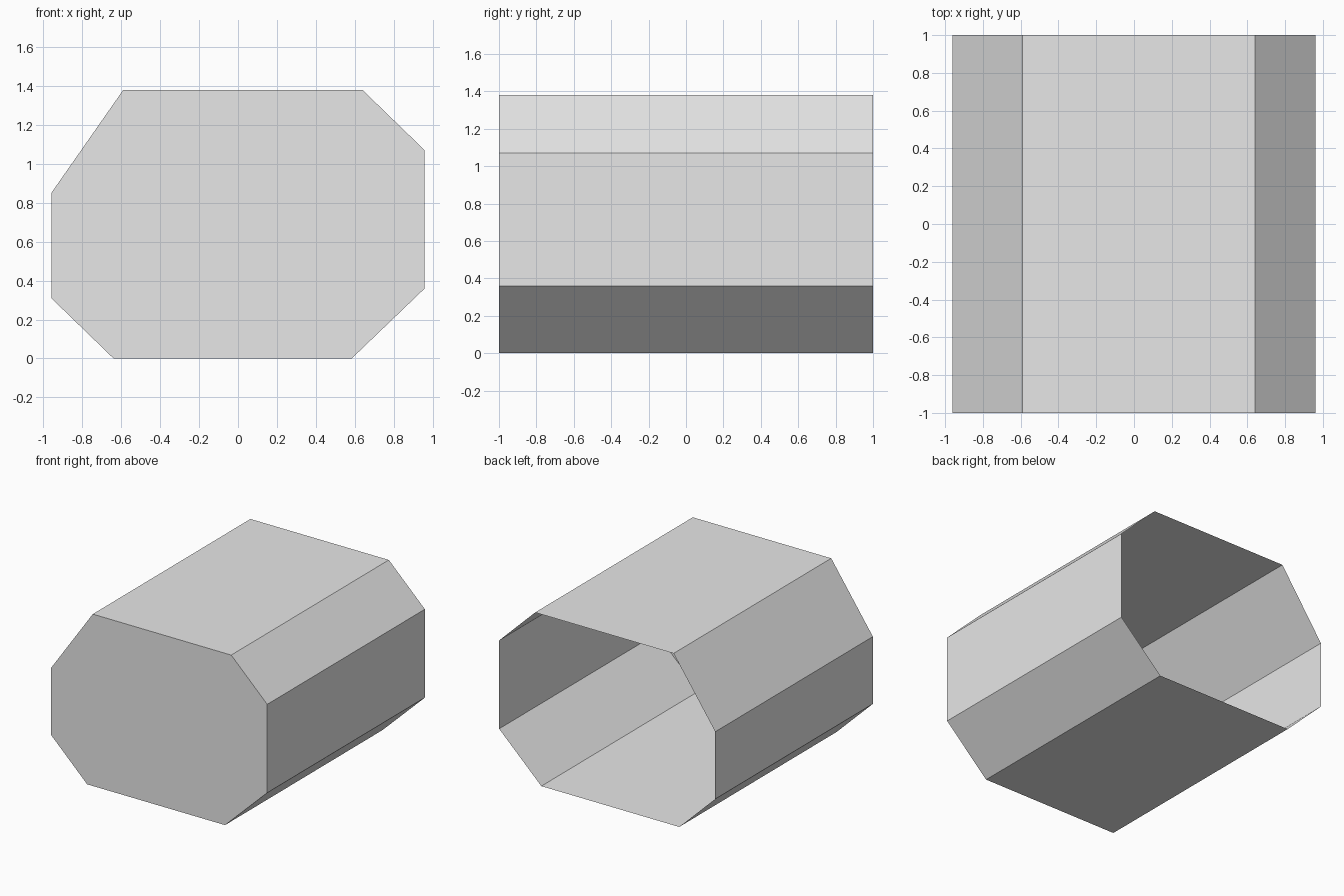
import bpy
import bmesh

cube = bpy.data.objects.get("Cube")
if cube:
    bpy.data.objects.remove(cube, do_unlink=True)

# Single plain grey
grey = bpy.data.materials.new("light grey")
grey.use_nodes = True
grey.diffuse_color = (0.8, 0.8, 0.8, 1)
grey.node_tree.nodes["Principled BSDF"].inputs["Base Color"].default_value = (0.8, 0.8, 0.8, 1)

# Eight-sided cross-section (x, z), counter-clockwise seen from the front
PROFILE = [(-0.64, 0), (0.585, 0), (0.96, 0.36), (0.96, 1.07),
           (0.64, 1.38), (-0.59, 1.38), (-0.96, 0.85), (-0.96, 0.31)]
HALF_LENGTH = 1.0

bm = bmesh.new()
front = [bm.verts.new((x, -HALF_LENGTH, z)) for x, z in PROFILE]
back = [bm.verts.new((x, HALF_LENGTH, z)) for x, z in PROFILE]

# Closed front end, thin side walls, open back end
bm.faces.new(front)
count = len(PROFILE)
for i in range(count):
    j = (i + 1) % count
    bm.faces.new((front[j], front[i], back[i], back[j]))

mesh = bpy.data.meshes.new("octagonal_shell")
bm.to_mesh(mesh)
bm.free()
mesh.materials.append(grey)
shell = bpy.data.objects.new("octagonal_shell", mesh)
bpy.context.collection.objects.link(shell)
